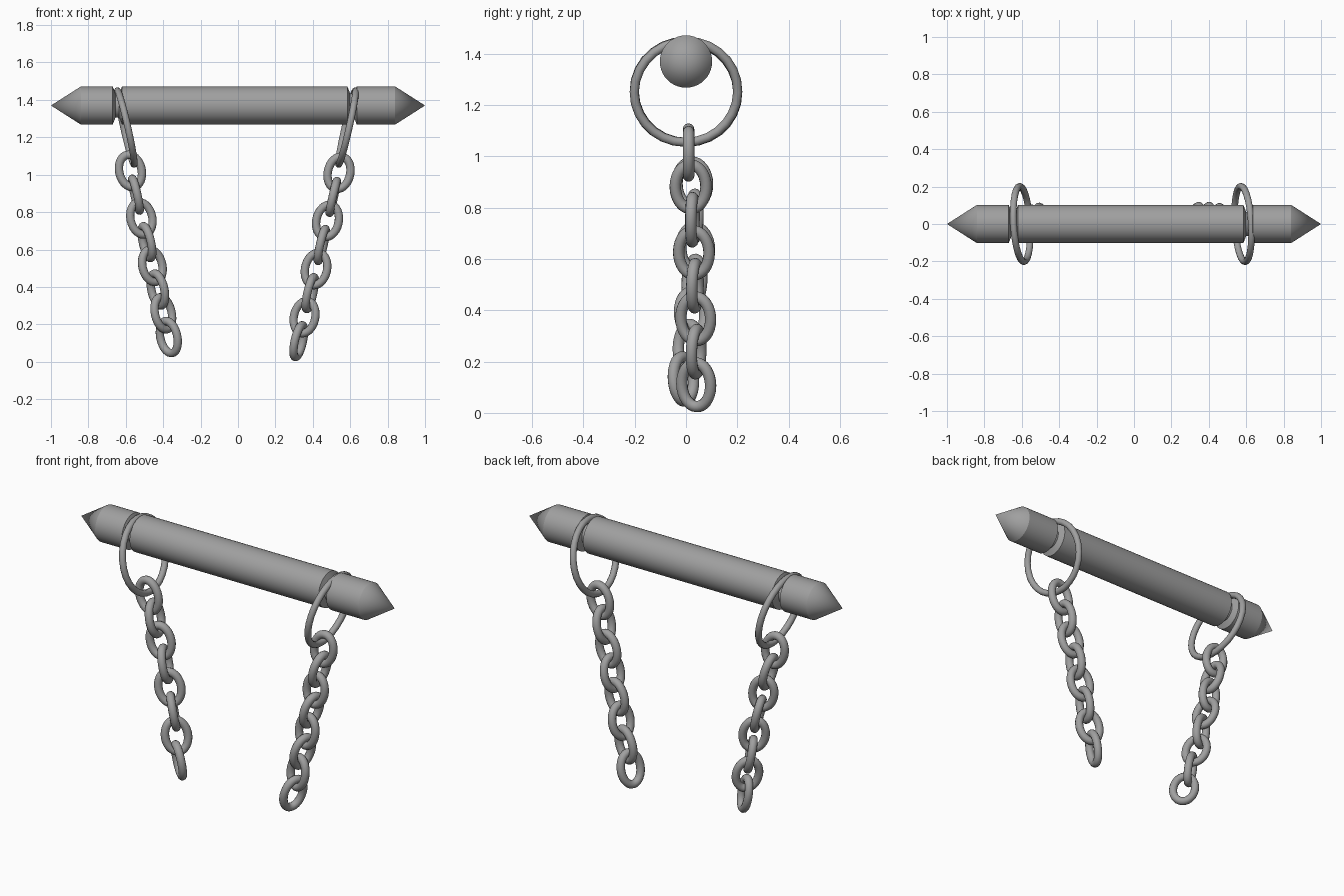
import bpy, bmesh
from math import radians, sin, cos, pi
from mathutils import Matrix, Vector

cube = bpy.data.objects.get("Cube")
if cube:
    bpy.data.objects.remove(cube, do_unlink=True)

steel = bpy.data.materials.new("dull steel")
steel.use_nodes = True
GREY = (0.35, 0.35, 0.35, 1)
steel.diffuse_color = GREY
steel.node_tree.nodes["Principled BSDF"].inputs["Base Color"].default_value = GREY


def finish(obj, name):
    obj.name = name
    obj.data.name = name
    obj.data.materials.append(steel)
    bpy.ops.object.select_all(action="DESELECT")
    obj.select_set(True)
    bpy.context.view_layer.objects.active = obj
    bpy.ops.object.shade_smooth_by_angle(angle=radians(32))


def lathe_x(name, profile, height, sides=40):
    """Revolve (x, radius) pairs around the x axis; zero radius makes a tip."""
    bm = bmesh.new()
    rings = []
    for x, r in profile:
        count = sides if r else 1
        rings.append([bm.verts.new((x, r * cos(2 * pi * i / sides), r * sin(2 * pi * i / sides)))
                      for i in range(count)])
    for a, b in zip(rings, rings[1:]):
        for i in range(sides):
            j = (i + 1) % sides
            corners = [a[i % len(a)], a[j % len(a)], b[j % len(b)], b[i % len(b)]]
            bm.faces.new(list(dict.fromkeys(corners)))
    bmesh.ops.recalc_face_normals(bm, faces=bm.faces)
    mesh = bpy.data.meshes.new(name)
    bm.to_mesh(mesh)
    bm.free()
    obj = bpy.data.objects.new(name, mesh)
    obj.location.z = height
    bpy.context.collection.objects.link(obj)
    finish(obj, name)


def torus(name, matrix, major, minor, segments, sides, stretch=0):
    """Torus whose centre line is lengthened along its local y by stretch."""
    bpy.ops.mesh.primitive_torus_add(major_radius=major, minor_radius=minor,
                                     major_segments=segments, minor_segments=sides)
    obj = bpy.context.object
    for v in obj.data.vertices:
        v.co.y += stretch * v.co.y / Vector((v.co.x, v.co.y)).length
    obj.matrix_world = matrix
    finish(obj, name)


def rot(degrees, axis):
    return Matrix.Rotation(radians(degrees), 4, axis)


# Pointed bar with a groove near each end
def groove(x):
    return [(x - 0.025, 0.102), (x - 0.01, 0.064), (x + 0.01, 0.064), (x + 0.025, 0.102)]


lathe_x("bar", [(-1, 0), (-0.84, 0.102)] + groove(-0.645) + groove(0.61)
        + [(0.84, 0.102), (1, 0)], 1.37)


# Hanging ring and eight-link chain; each link is a quarter turn from the last
def hanger(side, ring_x, tilt, top, bottom, sag, twist):
    torus(side + "_ring", Matrix.Translation((ring_x, 0, 1.252)) @ rot(3.3, "Z")
          @ rot(tilt + 90, "Y"), 0.202, 0.018, 28, 12)
    links = 8
    for k in range(links):
        t = k / (links - 1)
        centre = Vector(top).lerp(Vector(bottom), t)
        centre.y += sag * 4 * t * (1 - t)
        yaw = 90 * (k % 2) + twist * k
        torus(f"{side}_chain_link_{k + 1}", Matrix.Translation(centre) @ rot(tilt, "Y")
              @ rot(yaw, "Z") @ rot(90, "X"), 0.06, 0.0225, 32, 12, 0.0275)


hanger("right", -0.6, -12.7, (-0.575, 0.01, 1.02), (-0.37, -0.01, 0.132), 0.035, 7)
hanger("left", 0.583, 12.7, (0.54, 0.01, 1.01), (0.325, 0.04, 0.11), 0.008, -3)
